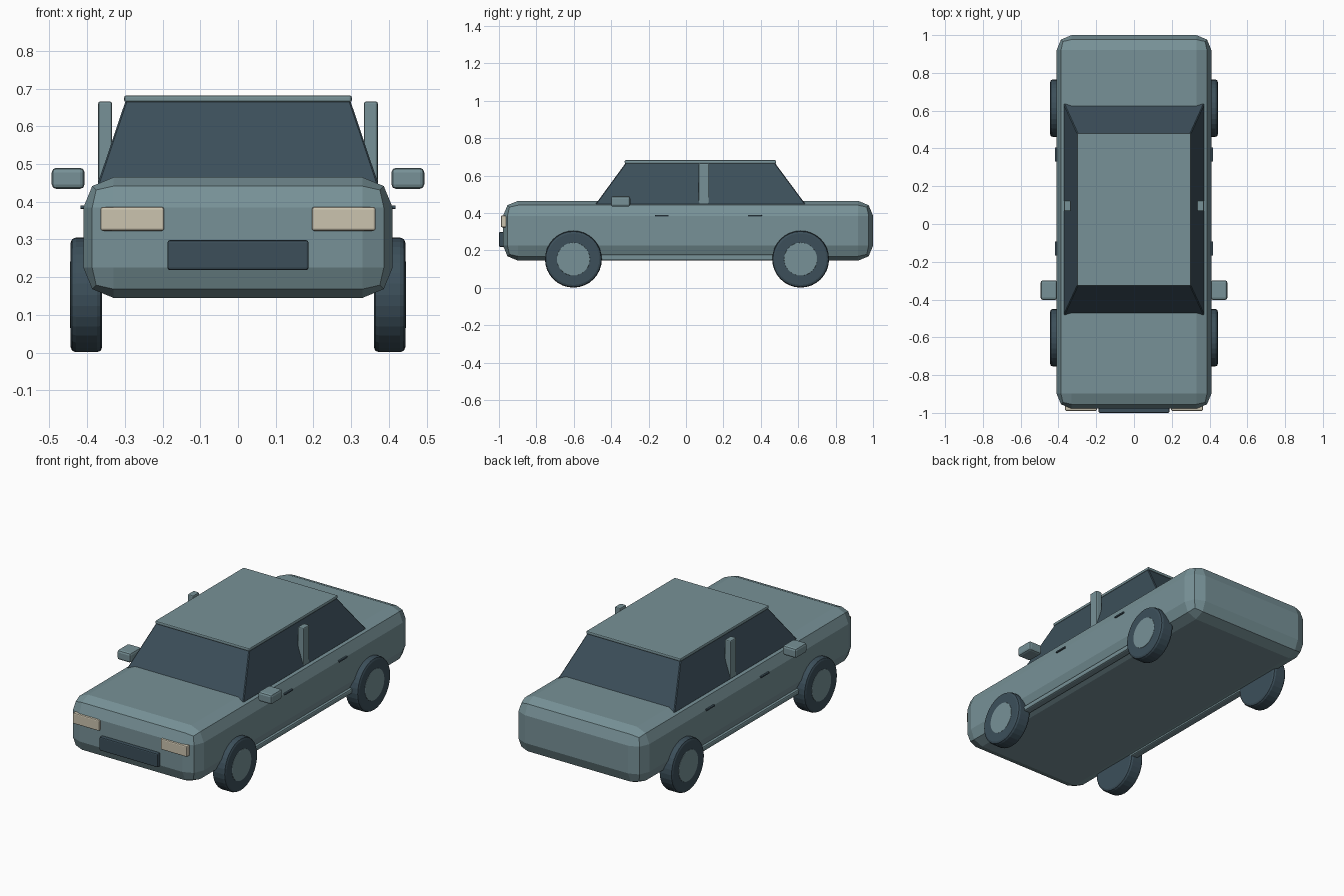
import bpy, bmesh, math
from mathutils import Matrix

if "Cube" in bpy.data.objects:
    bpy.data.objects.remove(bpy.data.objects["Cube"])


def material(name, rgb):
    m = bpy.data.materials.new(name)
    m.diffuse_color = (*rgb, 1)
    m.use_nodes = True
    m.node_tree.nodes["Principled BSDF"].inputs["Base Color"].default_value = m.diffuse_color
    return m


PAINT = material("blue_grey_paint", (0.185, 0.285, 0.31))
DARK = material("dark_glass_and_rubber", (0.045, 0.078, 0.102))
LAMP = material("warm_lamp", (0.60, 0.55, 0.43))


def finish(name, bm, mat, bevel=0, segments=2):
    if bevel:
        bmesh.ops.bevel(bm, geom=bm.edges[:], offset=bevel, segments=segments,
                        profile=0.5, affect='EDGES', clamp_overlap=True)
    bmesh.ops.recalc_face_normals(bm, faces=bm.faces[:])
    mesh = bpy.data.meshes.new(name)
    bm.to_mesh(mesh)
    bm.free()
    mesh.materials.append(mat)
    obj = bpy.data.objects.new(name, mesh)
    bpy.context.collection.objects.link(obj)
    return obj


def box(name, x, y, z, mat, bevel=0, segments=2, top=None):
    """Box from (min, max) ranges; top gives the x and y ranges of the upper face."""
    bm = bmesh.new()
    bmesh.ops.create_cube(bm, size=2)
    for v in bm.verts:
        upper = v.co.z > 0
        rx, ry = top if top and upper else (x, y)
        v.co = (rx[v.co.x > 0], ry[v.co.y > 0], z[upper])
    return finish(name, bm, mat, bevel, segments)


def side_box(name, x, y, z, mat, bevel=0):
    """The same box on both sides of the car."""
    box(name + "_right", x, y, z, mat, bevel)
    box(name + "_left", (-x[1], -x[0]), y, z, mat, bevel)


def disc(name, x, y, z, radius, width, mat, bevel):
    """Cylinder lying along x with bevelled rims."""
    bm = bmesh.new()
    bmesh.ops.create_cone(bm, cap_ends=True, segments=32, radius1=radius,
                          radius2=radius, depth=width)
    rims = [e for e in bm.edges if abs(e.verts[0].co.z - e.verts[1].co.z) < 1e-5]
    bmesh.ops.bevel(bm, geom=rims, offset=bevel, segments=2, profile=0.5,
                    affect='EDGES')
    bm.transform(Matrix.Translation((x, y, z)) @ Matrix.Rotation(math.pi / 2, 4, 'Y'))
    return finish(name, bm, mat)


# Lower body with broad chamfered edges
box("body", (-0.41, 0.41), (-0.978, 1.0), (0.145, 0.465), PAINT, 0.08)

# Tapered glass cabin and thin roof panel
box("cabin_glass", (-0.373, 0.373), (-0.485, 0.64), (0.445, 0.668), DARK, 0.004, 1,
    top=((-0.298, 0.298), (-0.322, 0.475)))
box("roof", (-0.302, 0.302), (-0.328, 0.482), (0.664, 0.682), PAINT, 0.006)

# Door pillars, mirrors and sills
side_box("door_pillar", (0.334, 0.371), (0.068, 0.124), (0.42, 0.666), PAINT, 0.006)
side_box("mirror", (0.407, 0.494), (-0.402, -0.298), (0.434, 0.490), PAINT, 0.012)
side_box("sill", (0.36, 0.405), (-0.48, 0.48), (0.147, 0.177), PAINT, 0.008)

# Door handles
for name, y in (("front_handle", -0.13), ("rear_handle", 0.368)):
    side_box(name, (0.403, 0.418), (y - 0.037, y + 0.037), (0.381, 0.39), DARK, 0.002)

# Headlights and grille
side_box("headlight", (0.196, 0.365), (-0.989, -0.93), (0.323, 0.386), LAMP, 0.006)
box("grille", (-0.187, 0.187), (-1.0, -0.95), (0.219, 0.298), DARK, 0.006)

# Wheels with painted hub caps
for axle, y in (("front", -0.602), ("rear", 0.613)):
    for side, s in (("right", 1), ("left", -1)):
        disc(f"{axle}_{side}_tyre", s * 0.402, y, 0.153, 0.152, 0.084, DARK, 0.014)
        disc(f"{axle}_{side}_hub", s * 0.427, y, 0.153, 0.089, 0.038, PAINT, 0.003)
